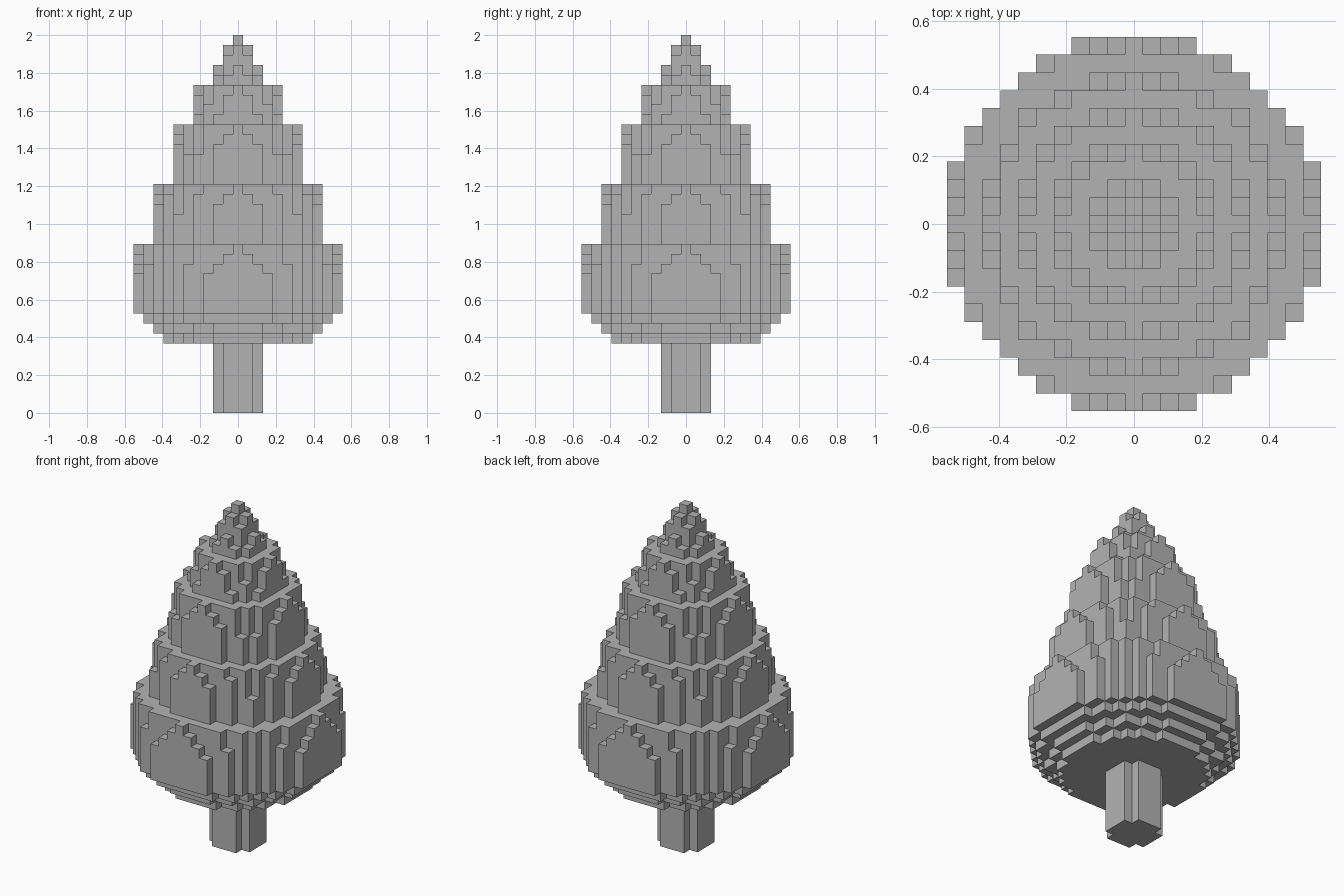
import bpy
import bmesh
from mathutils import Vector

cube = bpy.data.objects.get("Cube")
if cube:
    bpy.data.objects.remove(cube)

UNIT = 2 / 38          # edge length of one block
TAPER = 0.17           # radius lost per layer towards the top of a tier

grey = bpy.data.materials.new("plain_grey")
grey.use_nodes = True
colour = (0.45, 0.45, 0.45, 1)
grey.diffuse_color = colour
grey.node_tree.nodes["Principled BSDF"].inputs["Base Color"].default_value = colour


def disc(radius, z):
    """Blocks of one round layer."""
    n = int(radius)
    return {(x, y, z) for x in range(-n, n + 1) for y in range(-n, n + 1)
            if x * x + y * y <= radius * radius}


def tier(radius, bottom, top):
    """Round tier whose upper rim narrows by half a block."""
    blocks = set()
    for z in range(bottom, top):
        grow = 0.5 if z == bottom else min(0.5, TAPER * (top - 1 - z))
        blocks |= disc(radius + grow, z)
    return blocks


# Parts as sets of blocks, from the ground up
parts = {
    "trunk": set().union(*(disc(2.5, z) for z in range(7))),
    "foliage_underside": set().union(*(disc(z + 0.5, z) for z in (7, 8, 9))),
    "foliage_tier_lowest": tier(10, 10, 17),
    "foliage_tier_low": tier(8, 17, 23),
    "foliage_tier_middle": tier(6, 23, 29),
    "foliage_tier_high": tier(4, 29, 33),
    "foliage_tier_highest": tier(2, 33, 35),
    "crown": tier(1, 35, 37),
    "tip": disc(0.5, 37),
}
solid = set().union(*parts.values())


def build(name, blocks):
    """Skin the exposed sides of the blocks and merge the flat areas."""
    bm = bmesh.new()
    corners = {}

    def corner(p):
        key = tuple(round(2 * c) for c in p)
        if key not in corners:
            corners[key] = bm.verts.new((p + Vector((0, 0, 0.5))) * UNIT)
        return corners[key]

    for block in blocks:
        centre = Vector(block)
        for axis in range(3):
            for sign in (-1, 1):
                n = Vector((0, 0, 0))
                n[axis] = sign
                if tuple(int(c) for c in centre + n) in solid:
                    continue
                u = Vector((n.y, n.z, n.x))
                v = n.cross(u)
                bm.faces.new([corner(centre + (n + u * a + v * b) / 2)
                              for a, b in ((-1, -1), (1, -1), (1, 1), (-1, 1))])
    bmesh.ops.dissolve_limit(bm, angle_limit=0.02, verts=bm.verts[:], edges=bm.edges[:])
    bmesh.ops.triangulate(bm, faces=[f for f in bm.faces if len(f.verts) > 4])
    mesh = bpy.data.meshes.new(name)
    bm.to_mesh(mesh)
    bm.free()
    mesh.materials.append(grey)
    bpy.context.collection.objects.link(bpy.data.objects.new(name, mesh))


for part_name, part_blocks in parts.items():
    build(part_name, part_blocks)
